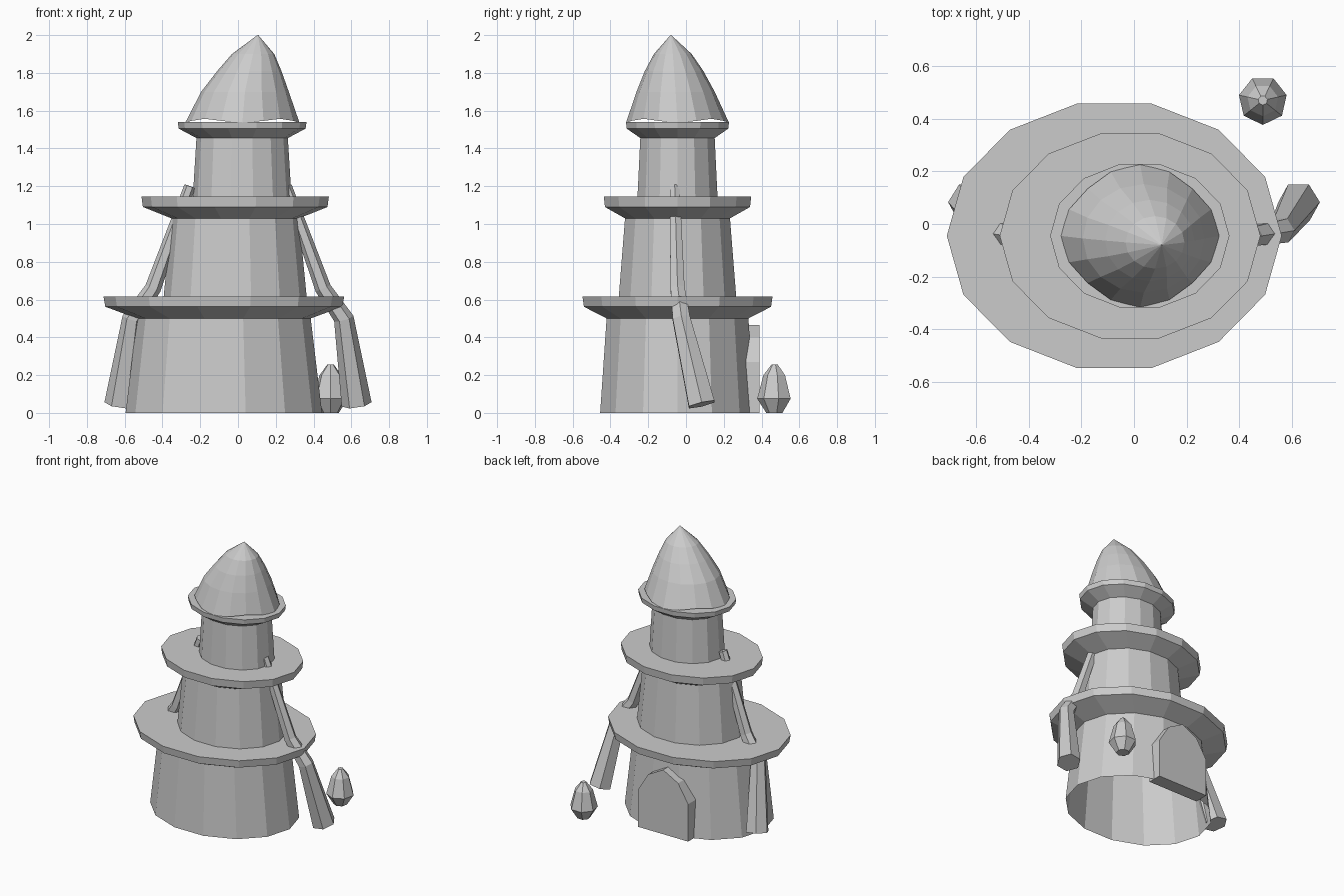
import bpy
import bmesh
from math import cos, sin, pi
from mathutils import Vector

cube = bpy.data.objects.get("Cube")
if cube:
    bpy.data.objects.remove(cube, do_unlink=True)

stone = bpy.data.materials.new("plain_grey")
stone.use_nodes = True
GREY = (0.6, 0.6, 0.6, 1)
stone.diffuse_color = GREY
stone.node_tree.nodes["Principled BSDF"].inputs["Base Color"].default_value = GREY


def finish(name, bm):
    bmesh.ops.recalc_face_normals(bm, faces=bm.faces)
    mesh = bpy.data.meshes.new(name)
    bm.to_mesh(mesh)
    bm.free()
    mesh.materials.append(stone)
    obj = bpy.data.objects.new(name, mesh)
    bpy.context.collection.objects.link(obj)
    return obj


def loft(name, rings, cap_start=True, cap_end=True):
    """Skin a list of equally sized point rings."""
    bm = bmesh.new()
    loops = [[bm.verts.new(p) for p in ring] for ring in rings]
    n = len(loops[0])
    for a, b in zip(loops, loops[1:]):
        for i in range(n):
            j = (i + 1) % n
            bm.faces.new((a[i], a[j], b[j], b[i]))
    if cap_start:
        bm.faces.new(loops[0])
    if cap_end:
        bm.faces.new(loops[-1])
    return finish(name, bm)


def oval(cx, cy, z, rx, ry, n=14, turn=0):
    angles = [turn + 2 * pi * i / n for i in range(n)]
    return [Vector((cx + rx * cos(a), cy + ry * sin(a), z)) for a in angles]


CY = -0.045

# Tapering wall and flared ledge of each storey:
# centre x, wall bottom (z, rx, ry), wall top (z, rx, ry), ledge (rx, ry, edge z, top z)
storeys = [
    ("lower", -0.075, (0, 0.52, 0.42), (0.5, 0.46, 0.385), (0.637, 0.516, 0.562, 0.615)),
    ("middle", -0.015, (0.6, 0.38, 0.32), (1.03, 0.338, 0.285), (0.496, 0.4, 1.09, 1.145)),
    ("upper", 0.022, (1.13, 0.262, 0.218), (1.455, 0.242, 0.202), (0.341, 0.28, 1.505, 1.54)),
]
for name, cx, low, high, (rx, ry, edge_z, top_z) in storeys:
    loft(name + "_wall", [oval(cx, CY, *low), oval(cx, CY, *high)], False, False)
    loft(name + "_ledge", [
        oval(cx, CY, *high),
        oval(cx, CY, edge_z, rx * 0.985, ry * 0.985),
        oval(cx, CY, top_z, rx, ry),
    ])

# Leaning pointed roof with a scalloped hem
hem = []
for i, p in enumerate(oval(0.023, CY, 1.535, 0.303, 0.273, 16)):
    wave = 0.5 - 0.5 * cos(4 * 2 * pi * i / 16)
    centre = Vector((0.023, CY, 1.535))
    hem.append(centre + (p - centre) * (1 - 0.07 * wave) + Vector((0, 0, 0.022 * wave)))
loft("roof", [
    hem,
    oval(0.037, -0.055, 1.7, 0.232, 0.207, 16),
    oval(0.06, -0.063, 1.81, 0.17, 0.155, 16),
    oval(0.08, -0.07, 1.9, 0.112, 0.1, 16),
    oval(0.105, -0.08, 2.0, 0.002, 0.002, 16),
], cap_start=False)

# Bent six-sided props, mirrored left and right
path = [
    (Vector((0.255, -0.06, 1.2)), 0.03),
    (Vector((0.45, -0.045, 0.66)), 0.043),
    (Vector((0.56, -0.025, 0.5)), 0.053),
    (Vector((0.628, 0.083, 0.045)), 0.08),
]
for side, label in ((1, "left"), (-1, "right")):
    rings = []
    for k, (p, r) in enumerate(path):
        tangent = (path[min(k + 1, 3)][0] - path[max(k - 1, 0)][0]).normalized()
        u = Vector((0, 1, 0)).cross(tangent).normalized()
        v = tangent.cross(u)
        ring = [p + r * (u * cos(a * pi / 3) + v * sin(a * pi / 3)) for a in range(6)]
        rings.append([Vector((side * q.x, q.y, q.z)) for q in ring])
    loft(label + "_prop", rings)

# Pointed arch door at the back
half_arch = [(0.2, 0), (0.2, 0.27), (0.12, 0.4)]
outline = half_arch + [(0, 0.465)] + [(-x, z) for x, z in reversed(half_arch)]
loft("back_door", [[Vector((x - 0.09, y, z)) for x, z in outline] for y in (0.29, 0.39)])

# Small bud-shaped bush
profile = [(0.045, 0), (0.093, 0.075), (0.06, 0.2), (0.018, 0.255)]
loft("bush", [oval(0.49, 0.47, z, r, r, 7, -pi / 2) for r, z in profile])
